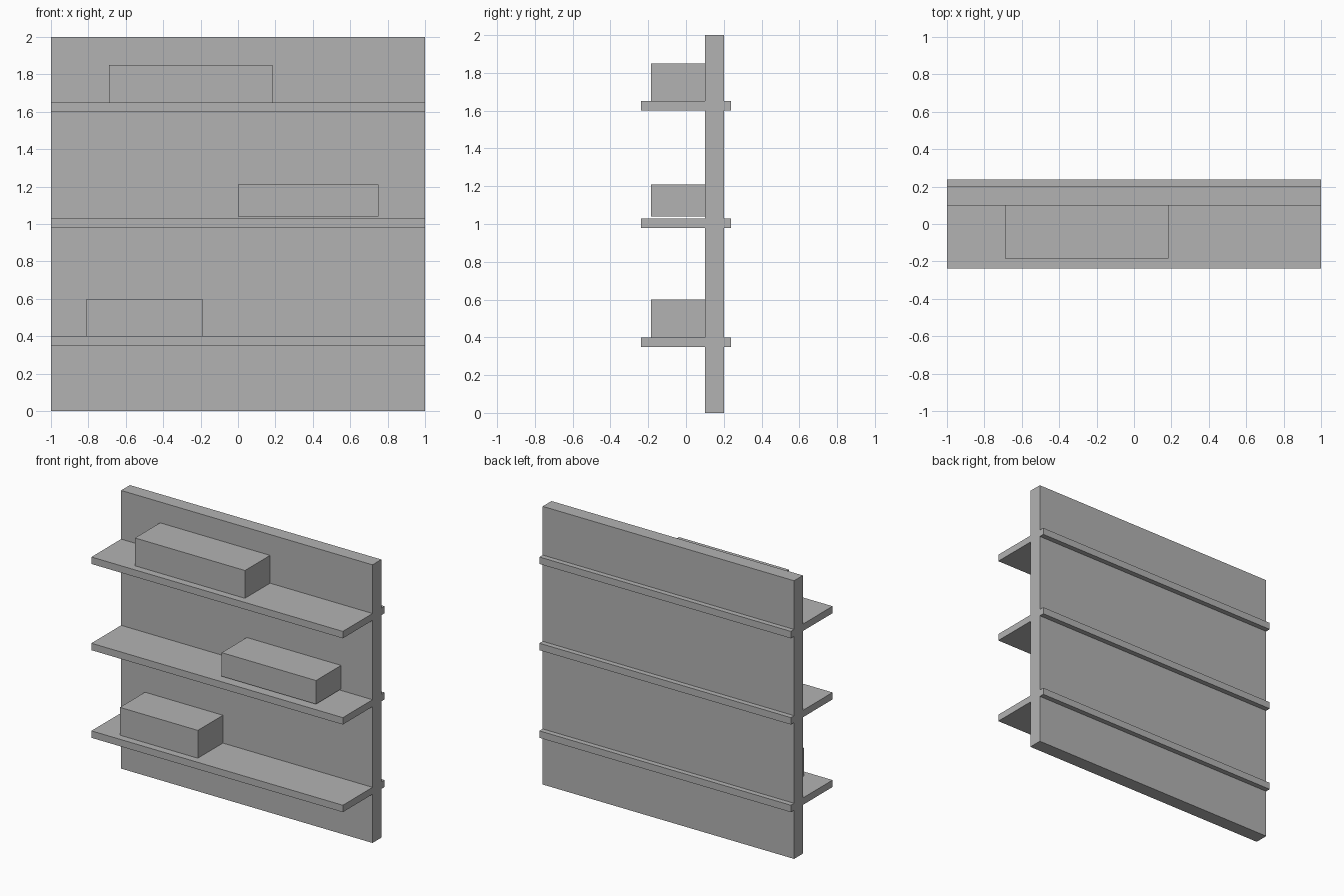
import bpy
import bmesh
from mathutils import Vector

if "Cube" in bpy.data.objects:
    bpy.data.objects.remove(bpy.data.objects["Cube"])

grey = bpy.data.materials.new("plain_grey")
grey.diffuse_color = (0.45, 0.45, 0.45, 1.0)
grey.use_nodes = True
grey.node_tree.nodes["Principled BSDF"].inputs["Base Color"].default_value = grey.diffuse_color


def add_box(name, x, y, z):
    """Box from (min, max) ranges on each axis."""
    lo = Vector((x[0], y[0], z[0]))
    hi = Vector((x[1], y[1], z[1]))
    bm = bmesh.new()
    bmesh.ops.create_cube(bm, size=1.0)
    bmesh.ops.scale(bm, vec=hi - lo, verts=bm.verts)
    mesh = bpy.data.meshes.new(name)
    bm.to_mesh(mesh)
    bm.free()
    mesh.materials.append(grey)
    obj = bpy.data.objects.new(name, mesh)
    obj.location = (lo + hi) / 2
    bpy.context.collection.objects.link(obj)
    return obj


# Upright back panel
add_box("back_panel", (-1, 1), (0.10, 0.20), (0, 2))

# Shelves pass through the panel and show as thin ledges behind it
for level, bottom in zip(("lower", "middle", "upper"), (0.35, 0.98, 1.60)):
    add_box(level + "_shelf", (-1, 1), (-0.237, 0.237), (bottom, bottom + 0.05))

# Boxes resting against the panel, the middle one just above its shelf
boxes = {
    "lower_box": ((-0.81, -0.19), (0.40, 0.60)),
    "middle_box": ((0.00, 0.75), (1.04, 1.21)),
    "upper_box": ((-0.69, 0.185), (1.65, 1.85)),
}
for name, (x, z) in boxes.items():
    add_box(name, x, (-0.185, 0.10), z)
